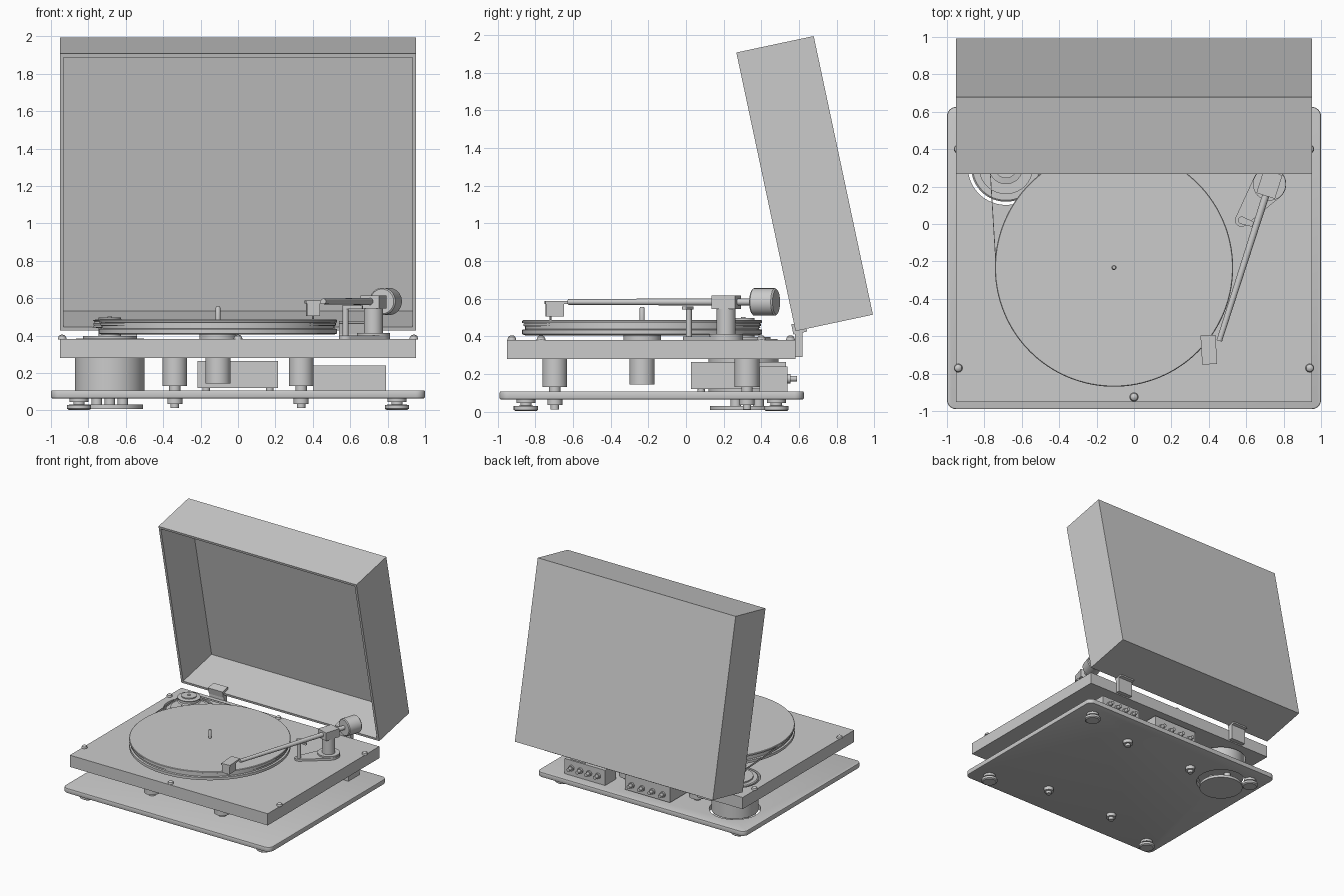
import bpy, bmesh
from math import sin, cos, pi, radians, atan2
from mathutils import Vector, Matrix

if "Cube" in bpy.data.objects:
    bpy.data.objects.remove(bpy.data.objects["Cube"])


def finish(name, bm, loc=(0, 0, 0), rot=(0, 0, 0)):
    bmesh.ops.recalc_face_normals(bm, faces=bm.faces)
    me = bpy.data.meshes.new(name)
    bm.to_mesh(me)
    bm.free()
    ob = bpy.data.objects.new(name, me)
    bpy.context.collection.objects.link(ob)
    ob.location, ob.rotation_euler = loc, rot
    return ob


def box(name, x, y, z, loc=(0, 0, 0), rot=(0, 0, 0)):
    """Box from (min, max) ranges."""
    bm = bmesh.new()
    bmesh.ops.create_cube(bm, size=1)
    for v in bm.verts:
        v.co = [r[0] if c < 0 else r[1] for c, r in zip(v.co, (x, y, z))]
    return finish(name, bm, loc, rot)


def lathe(name, prof, loc=(0, 0, 0), rot=(0, 0, 0), n=48):
    """Revolve (radius, height) points about z."""
    bm = bmesh.new()
    vs = [bm.verts.new((r, 0, z)) for r, z in prof]
    es = [bm.edges.new(p) for p in zip(vs, vs[1:])]
    bmesh.ops.spin(bm, geom=vs + es, cent=(0, 0, 0), axis=(0, 0, 1), angle=2 * pi, steps=n)
    bmesh.ops.remove_doubles(bm, verts=bm.verts, dist=1e-5)
    return finish(name, bm, loc, rot)


def cyl(name, r, z0, z1, loc=(0, 0, 0), rot=(0, 0, 0), n=48):
    return lathe(name, [(0, z0), (r, z0), (r, z1), (0, z1)], loc, rot, n)


def hull(c1, r1, c2, r2, n=40):
    """Outline wrapped around two circles."""
    a, b = Vector(c1), Vector(c2)
    d = b - a
    base, half = atan2(d.y, d.x), math_acos((r1 - r2) / d.length)
    pts = []
    for c, r, s, e in ((b, r2, -half, half), (a, r1, half, 2 * pi - half)):
        for i in range(n + 1):
            t = base + s + (e - s) * i / n
            pts.append((c.x + r * cos(t), c.y + r * sin(t)))
    return pts


def math_acos(v):
    return pi / 2 - atan2(v, (1 - v * v) ** 0.5)


def prism(name, pts, z0, z1, caps=True):
    bm = bmesh.new()
    lo, hi = ([bm.verts.new((x, y, z)) for x, y in pts] for z in (z0, z1))
    for i in range(len(pts)):
        bm.faces.new((lo[i - 1], lo[i], hi[i], hi[i - 1]))
    if caps:
        bm.faces.new(lo)
        bm.faces.new(hi)
    return finish(name, bm)


def apply_mods(ob):
    bpy.context.view_layer.objects.active = ob
    for m in list(ob.modifiers):
        bpy.ops.object.modifier_apply(modifier=m.name)


MX, MY = -0.685, 0.305      # motor centre
PX, PY = -0.107, -0.233     # platter centre

# base plate with rounded corners, and plinth, both with a motor opening
pts = []
for sx, sy, a in ((1, 1, 0), (-1, 1, 90), (-1, -1, 180), (1, -1, 270)):
    for i in range(9):
        t = radians(a + i * 11.25)
        pts.append((sx * 0.95 + 0.05 * cos(t), -0.182 + sy * 0.758 + 0.05 * sin(t)))
base = prism("base_plate", pts, 0.065, 0.108)
bev = base.modifiers.new("edge", "BEVEL")
bev.width, bev.segments, bev.limit_method = 0.007, 2, 'ANGLE'
plinth = box("plinth", (-0.953, 0.953), (-0.952, 0.582), (0.28, 0.382))
cutter = cyl("motor_cutter", 0.203, 0, 0.5, (MX, MY, 0), n=64)
cutter.hide_render = True
for ob in (base, plinth):
    m = ob.modifiers.new("hole", "BOOLEAN")
    m.operation, m.solver, m.object = 'DIFFERENCE', 'EXACT', cutter
    apply_mods(ob)
bpy.data.objects.remove(cutter)

# corner feet
for x in (-0.85, 0.85):
    for y in (-0.85, 0.48):
        lathe("foot", [(0, 0.003), (0.055, 0.003), (0.065, 0.01), (0.065, 0.03), (0.03, 0.032),
                       (0.03, 0.045), (0.05, 0.045), (0.05, 0.066), (0, 0.066)], (x, y, 0))

# suspension pots with adjusting bolts through the base
for x in (-0.338, 0.338):
    for y in (-0.697, 0.324):
        cyl("suspension_pot", 0.066, 0.132, 0.281, (x, y, 0))
        lathe("suspension_bolt", [(0, 0.012), (0.022, 0.012), (0.022, 0.035), (0.04, 0.035), (0.04, 0.066),
                                  (0.03, 0.066), (0.03, 0.14), (0, 0.14)], (x, y, 0))

# dome screws around the plinth
for x, y in ((-0.94, -0.77), (0.94, -0.77), (-0.94, 0.4), (0.94, 0.4), (0, -0.925), (0, 0.555)):
    lathe("dome_screw", [(0.023, 0.38), (0.023, 0.386), (0.019, 0.397), (0.01, 0.404), (0, 0.406)],
          (x, y, 0), n=24)

# motor tower on its own foot
cyl("motor_foot", 0.178, 0.008, 0.031, (MX, MY, 0), n=64)
for i in range(3):
    t = radians(90 + 120 * i)
    cyl("motor_leg", 0.028, 0.03, 0.106, (MX + 0.08 * cos(t), MY + 0.08 * sin(t), 0), n=24)
lathe("motor_housing", [(0, 0.105), (0.186, 0.105), (0.186, 0.38), (0.178, 0.386), (0.145, 0.386),
                        (0.145, 0.398), (0, 0.398)], (MX, MY, 0), n=64)
lathe("motor_pulley", [(0, 0.39), (0.06, 0.39), (0.06, 0.44), (0.092, 0.445), (0.083, 0.455), (0.083, 0.475),
                       (0.092, 0.483), (0.06, 0.488), (0.06, 0.497), (0.012, 0.497), (0.012, 0.503),
                       (0, 0.503)], (MX, MY, 0))

# platter, spindle, bearing and belt
lathe("platter", [(0, 0.405), (0.62, 0.405), (0.637, 0.412), (0.637, 0.435), (0.622, 0.438), (0.622, 0.452),
                  (0.626, 0.452), (0.626, 0.47), (0.637, 0.472), (0.637, 0.482), (0.633, 0.486), (0, 0.486)],
      (PX, PY, 0), n=128)
lathe("spindle", [(0, 0.48), (0.013, 0.48), (0.013, 0.55), (0.009, 0.557), (0, 0.557)], (PX, PY, 0), n=24)
cyl("platter_bearing", 0.067, 0.145, 0.281, (PX, PY, 0))
cyl("bearing_collar", 0.1, 0.38, 0.406, (PX, PY, 0))
belt = prism("drive_belt", hull((PX, PY), 0.631, (MX, MY), 0.087, 64), 0.454, 0.469, caps=False)
belt.modifiers.new("thickness", "SOLIDIFY").thickness = 0.004
apply_mods(belt)

# electronics boxes with rear sockets
box("supply_box", (-0.217, 0.214), (0.027, 0.53), (0.12, 0.265))
for x in (-0.17, 0.17):
    for y in (0.08, 0.47):
        cyl("supply_foot", 0.02, 0.106, 0.121, (x, y, 0), n=16)
box("phono_box", (0.4, 0.79), (0.39, 0.54), (0.107, 0.24))
for cx, y, sp in ((0, 0.53, 0.1), (0.595, 0.54, 0.085)):
    for i in range(4):
        lathe("socket", [(0, -0.01), (0.024, -0.01), (0.024, 0.015), (0.015, 0.015), (0.015, 0.05), (0, 0.05)],
              (cx + (i - 1.5) * sp, y, 0.175), (-pi / 2, 0, 0), 20)

# arm board and tonearm pivot
AX, AY, AZ = 0.724, 0.213, 0.583
ang = atan2(0.24, 0.75)     # arm swing from the y axis
prism("arm_board", hull((AX, AY), 0.09, (0.575, 0.02), 0.035), 0.38, 0.4)
cyl("arm_base", 0.088, 0.395, 0.413, (AX, AY, 0))
cyl("arm_post", 0.051, 0.41, 0.55, (AX, AY, 0))
box("arm_pivot_block", (-0.052, 0.052), (-0.066, 0.066), (0.545, 0.616), (AX, AY, 0), (0, 0, -ang))
cyl("arm_cueing_post", 0.016, 0.395, 0.55, (0.575, 0.015, 0), n=24)
prism("arm_rest", hull((0.575, 0.02), 0.02, (0.655, -0.008), 0.012), 0.543, 0.56)


# tonearm tube, counterweight and headshell
def along(t, z=AZ):
    return (AX + t * sin(ang), AY + t * cos(ang), z)


tilt = (-pi / 2, 0, -ang)
lathe("arm_tube", [(0, -0.88), (0.015, -0.88), (0.019, -0.1), (0.019, 0), (0, 0)], along(0), tilt, 24)
cyl("counterweight_rod", 0.018, 0, 0.2, along(0), tilt, 24)
lathe("counterweight", [(0, 0.15), (0.066, 0.15), (0.073, 0.157), (0.073, 0.272), (0.066, 0.28), (0, 0.28)],
      along(0), tilt)
box("headshell", (-0.04, 0.04), (-0.08, 0.075), (0.573, 0.588), (0.4, -0.67, 0), (0, 0, 0.06))
box("cartridge", (-0.035, 0.035), (-0.075, 0.02), (0.505, 0.575), (0.4, -0.67, 0), (0, 0, 0.06))
cyl("stylus", 0.005, 0.488, 0.507, (0.4, -0.72, 0), n=8)

# hinged dust cover, open at the front
lean = (radians(12), 0, 0)
lid = box("dust_cover", (-0.953, 0.953), (0, 0.42), (0, 1.513), (0, 0.582, 0.428), lean)
bm = bmesh.new()
bm.from_mesh(lid.data)
bmesh.ops.delete(bm, geom=[f for f in bm.faces if f.normal.y < -0.5], context='FACES')
bm.to_mesh(lid.data)
bm.free()
sol = lid.modifiers.new("walls", "SOLIDIFY")
sol.thickness, sol.offset, sol.use_even_offset = 0.02, -1, True
apply_mods(lid)

# hinges
for x in (-0.61, 0.61):
    box("hinge_bracket", (x - 0.07, x + 0.07), (0.578, 0.618), (0.29, 0.434))
    box("hinge_clip", (x - 0.07, x + 0.07), (-0.015, 0.06), (-0.015, 0.04), (0, 0.582, 0.428), lean)

# smooth shading with sharp edges kept
for ob in bpy.context.scene.objects:
    ob.select_set(True)
bpy.ops.object.shade_smooth_by_angle(angle=radians(30))
